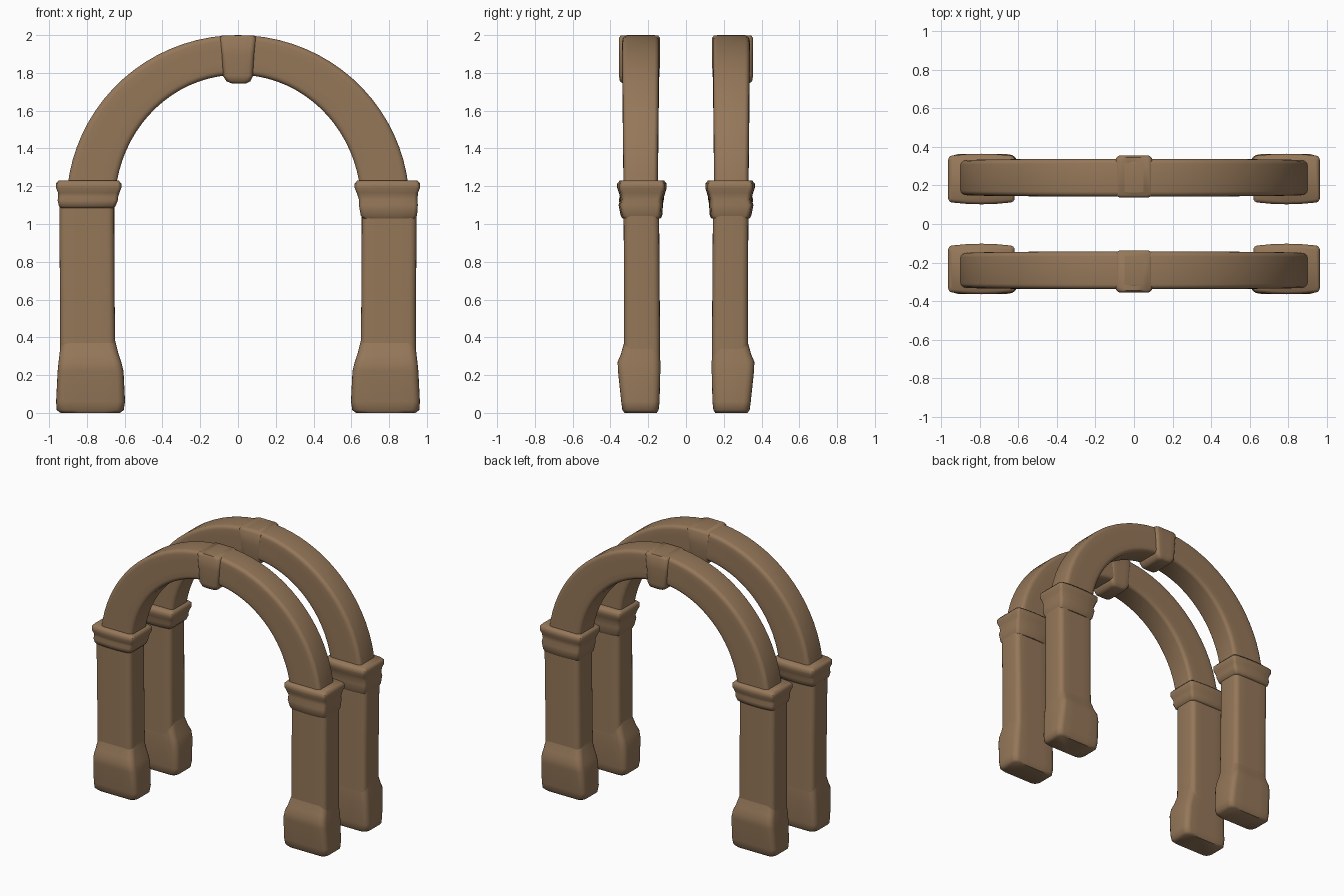
import bpy, bmesh, math

cube = bpy.data.objects.get("Cube")
if cube:
    bpy.data.objects.remove(cube, do_unlink=True)

stone = bpy.data.materials.new("brown stone")
stone.use_nodes = True
stone.diffuse_color = (0.30, 0.185, 0.10, 1)
stone.node_tree.nodes["Principled BSDF"].inputs["Base Color"].default_value = (0.30, 0.185, 0.10, 1)


def rounded_rect(a0, a1, b0, b1, r, bulge=0.0):
    """Rounded rectangle whose long sides swell outward by bulge."""
    mid, half = (a0 + a1) / 2, (a1 - a0) / 2
    corners = [(a1 - r, b1 - r), (a0 + r, b1 - r), (a0 + r, b0 + r), (a1 - r, b0 + r)]
    pts = []
    for i, (ca, cb) in enumerate(corners):
        for k in range(5):
            t = math.pi / 2 * (i + k / 4)
            pts.append((ca + r * math.cos(t), cb + r * math.sin(t)))
        if i % 2 == 0:
            # extra points across the long side carry the bulge
            end = corners[i + 1][0]
            for f in (0.25, 0.5, 0.75):
                pts.append((ca + (end - ca) * f, b1 if i == 0 else b0))
    out = []
    for a, b in pts:
        swell = bulge * (1 - ((a - mid) / half) ** 2)
        out.append((a, b + (swell if b > (b0 + b1) / 2 else -swell)))
    return out


def loft(name, rings):
    """Skin a closed solid over a list of equal rings of points."""
    bm = bmesh.new()
    loops = [[bm.verts.new(p) for p in ring] for ring in rings]
    n = len(loops[0])
    for lo, hi in zip(loops, loops[1:]):
        for i in range(n):
            bm.faces.new((lo[i], lo[(i + 1) % n], hi[(i + 1) % n], hi[i]))
    bm.faces.new(loops[0][::-1])
    bm.faces.new(loops[-1])
    bmesh.ops.recalc_face_normals(bm, faces=bm.faces)
    mesh = bpy.data.meshes.new(name)
    bm.to_mesh(mesh)
    bm.free()
    obj = bpy.data.objects.new(name, mesh)
    bpy.context.collection.objects.link(obj)
    mesh.materials.append(stone)
    bpy.ops.object.select_all(action='DESELECT')
    obj.select_set(True)
    bpy.context.view_layer.objects.active = obj
    bpy.ops.object.shade_smooth_by_angle(angle=math.radians(50))
    return obj


def stack(name, sx, sy, levels, r=0.03, bulge=0.0):
    """Loft upward through levels of (z, inner x, outer x, inner y, outer y)."""
    rings = []
    for z, x0, x1, y0, y1 in levels:
        rings.append([(sx * a, sy * b, z) for a, b in rounded_rect(x0, x1, y0, y1, r, bulge)])
    return loft(name, rings)


BASE = [(0.0, 0.625, 0.94, 0.155, 0.325), (0.015, 0.605, 0.96, 0.145, 0.337),
        (0.06, 0.598, 0.963, 0.14, 0.343), (0.22, 0.606, 0.955, 0.136, 0.36),
        (0.27, 0.618, 0.95, 0.136, 0.362), (0.31, 0.632, 0.945, 0.138, 0.345),
        (0.40, 0.655, 0.935, 0.145, 0.32)]
SHAFT = [(0.2, 0.648, 0.942, 0.137, 0.328), (0.6, 0.653, 0.942, 0.139, 0.328),
         (1.0, 0.655, 0.946, 0.142, 0.330), (1.12, 0.655, 0.946, 0.142, 0.330)]
SLAB = [(1.165, 0.628, 0.953, 0.122, 0.343), (1.19, 0.618, 0.963, 0.114, 0.352),
        (1.215, 0.618, 0.963, 0.114, 0.352), (1.23, 0.632, 0.95, 0.128, 0.338)]
# the right capital has a deeper roll under its slab than the left one
CAPS = {"left": [(1.03, 0.66, 0.94, 0.146, 0.325), (1.045, 0.650, 0.948, 0.138, 0.334),
                 (1.10, 0.640, 0.952, 0.134, 0.345), (1.13, 0.640, 0.95, 0.134, 0.335)],
        "right": [(1.085, 0.66, 0.94, 0.146, 0.325), (1.095, 0.648, 0.948, 0.137, 0.336),
                  (1.125, 0.636, 0.955, 0.13, 0.344), (1.145, 0.634, 0.952, 0.128, 0.338)]}


def arch(name, sy):
    """Half-elliptical band rising from capital to capital."""
    rings, steps = [], 36
    for i in range(steps + 1):
        t = math.radians(6) + math.radians(168) * i / steps
        c, s = math.cos(t), math.sin(t)
        y0 = 0.150 - 0.008 * s
        y1 = 0.330 + 0.008 * s
        ring = []
        for u, y in rounded_rect(0, 1, 0, 1, 0.13):
            a, b = 0.652 + 0.256 * u, 0.690 + 0.210 * u
            ring.append((a * c, sy * (y0 + (y1 - y0) * y), 1.10 + b * s))
        rings.append(ring)
    return loft(name, rings)


KEYSTONE = [(1.745, -0.035, 0.045, 0.16, 0.335), (1.755, -0.06, 0.065, 0.148, 0.35),
            (1.785, -0.08, 0.08, 0.14, 0.355), (1.90, -0.087, 0.087, 0.137, 0.355),
            (1.985, -0.095, 0.095, 0.137, 0.355), (1.998, -0.085, 0.085, 0.148, 0.345)]

# two matching arches facing outward
for row, sy in (("front", -1), ("back", 1)):
    for side, sx in (("left", 1), ("right", -1)):
        tag = f"{row}_{side}"
        stack(f"{tag}_base", sx, sy, BASE, 0.04)
        stack(f"{tag}_shaft", sx, sy, SHAFT, 0.035)
        stack(f"{tag}_capital", sx, sy, CAPS[side] + SLAB, 0.02, 0.012)
    arch(f"{row}_arch", sy)
    stack(f"{row}_keystone", 1, sy, KEYSTONE, 0.025)
